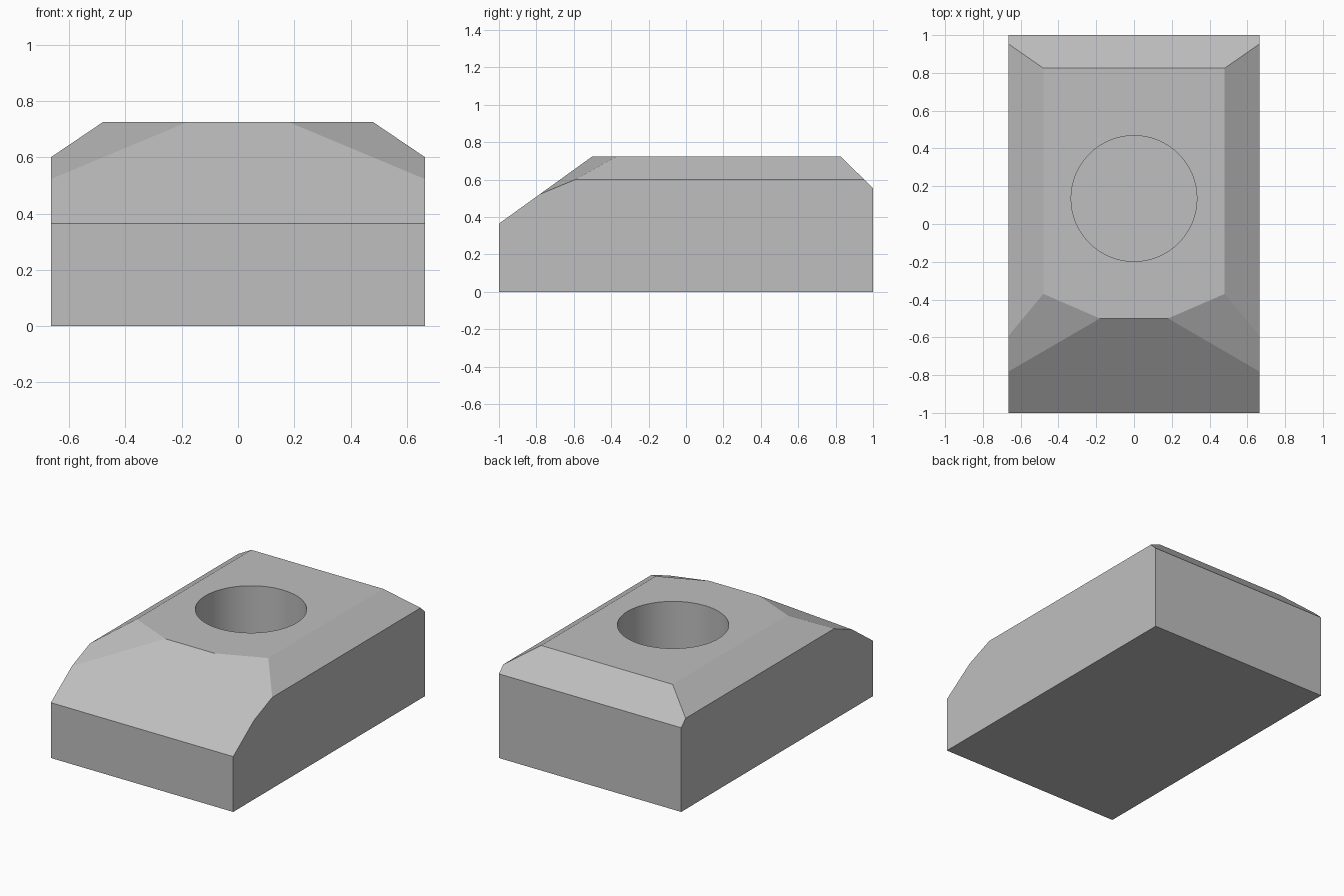
import bpy, bmesh, math
from mathutils import Vector

if "Cube" in bpy.data.objects:
    bpy.data.objects.remove(bpy.data.objects["Cube"], do_unlink=True)

W, H = 0.665, 0.725          # half width, height
HOLE_R, HOLE_Y, FLOOR = 0.333, 0.135, 0.2

grey = bpy.data.materials.new("plain grey")
grey.use_nodes = True
colour = (0.52, 0.52, 0.52, 1)
grey.diffuse_color = colour
grey.node_tree.nodes["Principled BSDF"].inputs["Base Color"].default_value = colour


def make_object(name, bm):
    mesh = bpy.data.meshes.new(name)
    bm.to_mesh(mesh)
    bm.free()
    mesh.materials.append(grey)
    obj = bpy.data.objects.new(name, mesh)
    bpy.context.collection.objects.link(obj)
    return obj


def slice_off(bm, a, b, c):
    """Cut away the outer side of the plane through three points."""
    a, b, c = Vector(a), Vector(b), Vector(c)
    normal = (b - a).cross(c - a).normalized()
    if normal.z < 0:
        normal.negate()
    bmesh.ops.bisect_plane(bm, geom=bm.verts[:] + bm.edges[:] + bm.faces[:],
                           plane_co=a, plane_no=normal, clear_outer=True)
    bmesh.ops.holes_fill(bm, edges=[e for e in bm.edges if e.is_boundary], sides=0)


# Block with bevelled top edges
bm = bmesh.new()
bmesh.ops.create_cube(bm, size=1)
for v in bm.verts:
    v.co = Vector((v.co.x * 2 * W, v.co.y * 2, (v.co.z + 0.5) * H))
slice_off(bm, (0, -1, 0.365), (1, -1, 0.365), (0, -0.5, H))        # front slope
slice_off(bm, (0, 1, 0.555), (1, 1, 0.555), (0, 0.825, H))         # back bevel
for s in (-1, 1):
    slice_off(bm, (s * W, 0, 0.6), (s * W, 1, 0.6), (s * 0.48, 0, H))   # side bevel
    slice_off(bm, (s * 0.48, -0.37, H), (s * 0.18, -0.5, H),
              (s * W, -0.78, 0.523))                                # front corner facet
bmesh.ops.recalc_face_normals(bm, faces=bm.faces[:])
block = make_object("block", bm)

# Round blind hole in the top
bm = bmesh.new()
bmesh.ops.create_cone(bm, cap_ends=True, segments=64, radius1=HOLE_R, radius2=HOLE_R, depth=1)
bmesh.ops.translate(bm, verts=bm.verts[:], vec=(0, HOLE_Y, FLOOR + 0.5))
for v in bm.verts:
    if v.co.z > H / 2:
        v.co.z = H + 0.3
cutter = make_object("hole_cutter", bm)
cutter.hide_render = True

cut = block.modifiers.new("hole", "BOOLEAN")
cut.operation, cut.solver, cut.object = "DIFFERENCE", "EXACT", cutter
bpy.context.view_layer.objects.active = block
block.select_set(True)
bpy.ops.object.modifier_apply(modifier=cut.name)
bpy.data.objects.remove(cutter, do_unlink=True)
bpy.ops.object.shade_smooth_by_angle(angle=math.radians(12))
